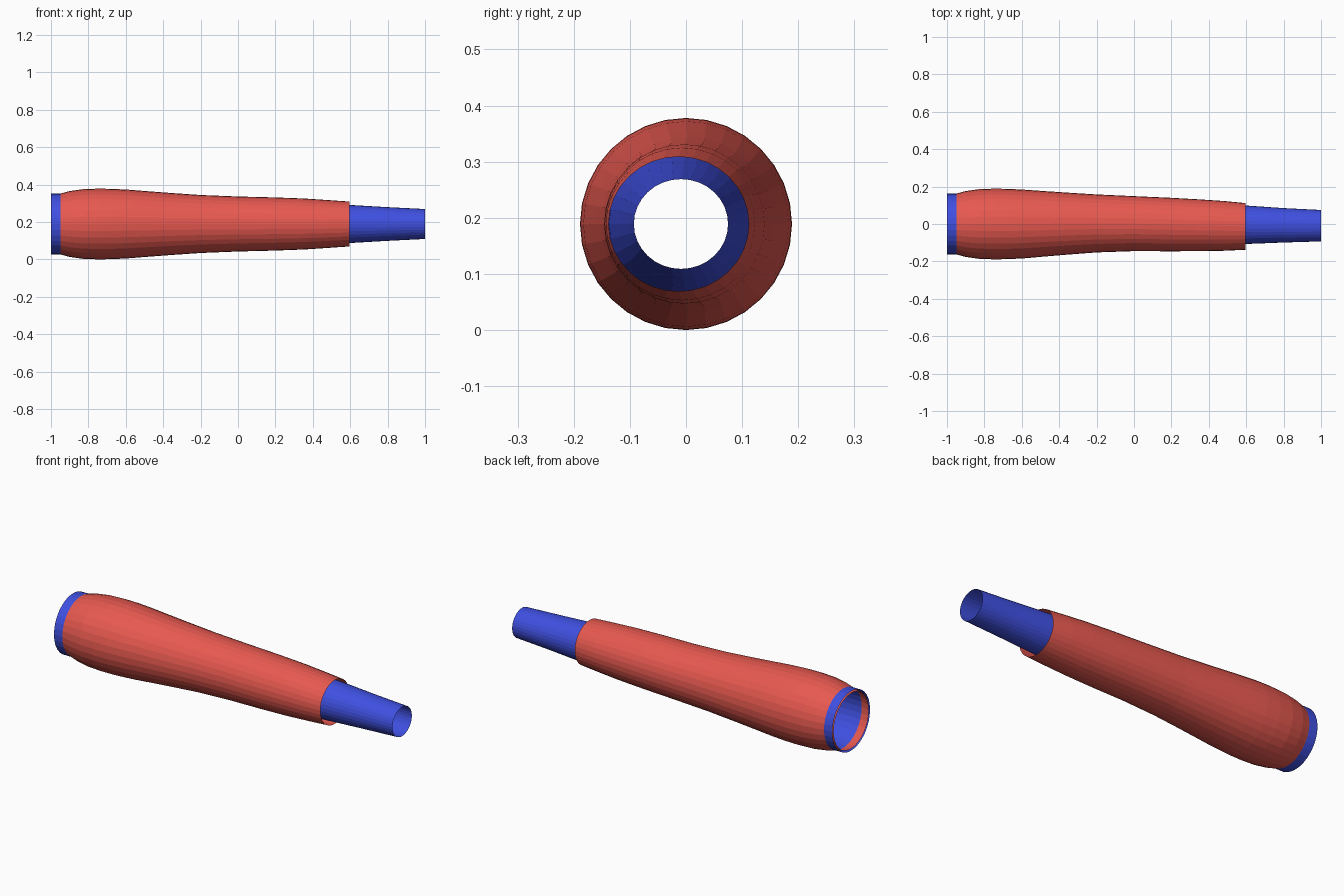
import bpy, bmesh
from math import cos, sin, pi

if "Cube" in bpy.data.objects:
    bpy.data.objects.remove(bpy.data.objects["Cube"])

SIDES = 32
CENTRE_Z = 0.189


def material(name, colour):
    m = bpy.data.materials.new(name)
    m.diffuse_color = colour
    m.use_nodes = True
    m.node_tree.nodes["Principled BSDF"].inputs["Base Color"].default_value = m.diffuse_color
    return m


def loft_tube(name, stations, mat):
    """Open tube along x; each station is (x, centre y, y radius, z radius)."""
    bm = bmesh.new()
    rings = []
    for x, cy, ry, rz in stations:
        rings.append([bm.verts.new((x, cy + ry * cos(2 * pi * i / SIDES),
                                    CENTRE_Z + rz * sin(2 * pi * i / SIDES)))
                      for i in range(SIDES)])
    for a, b in zip(rings, rings[1:]):
        for i in range(SIDES):
            j = (i + 1) % SIDES
            bm.faces.new((a[i], a[j], b[j], b[i]))
    bmesh.ops.recalc_face_normals(bm, faces=bm.faces)
    me = bpy.data.meshes.new(name)
    bm.to_mesh(me)
    bm.free()
    me.materials.append(mat)
    ob = bpy.data.objects.new(name, me)
    bpy.context.collection.objects.link(ob)
    return ob


red = material("red", (0.8, 0.1, 0.08, 1))
blue = material("blue", (0.05, 0.08, 0.75, 1))

# Outer sleeve: dips inside the inner tube at its wide end, open lip at the narrow end
loft_tube("outer_sleeve", [
    (-1.0, 0, .152, .152), (-.945, 0, .164, .164), (-.9, 0, .176, .176),
    (-.83, 0, .186, .186), (-.75, 0, .189, .189), (-.67, 0, .188, .188),
    (-.58, 0, .183, .183), (-.48, .001, .175, .175), (-.36, .002, .166, .166),
    (-.2, .003, .155, .155), (0, .002, .147, .147), (.2, -.003, .143, .142),
    (.36, -.007, .138, .136), (.48, -.010, .133, .128), (.595, -.013, .125, .120),
], red)

# Inner tube: runs the full length, showing at both ends
loft_tube("inner_tube", [
    (-1.0, 0, .163, .163), (-.945, 0, .163, .163), (-.7, 0, .160, .160),
    (-.35, 0, .150, .150), (0, -.001, .136, .136), (.3, -.002, .118, .118),
    (.595, -.004, .103, .102), (.8, -.007, .092, .090), (1.0, -.009, .084, .080),
], blue)
